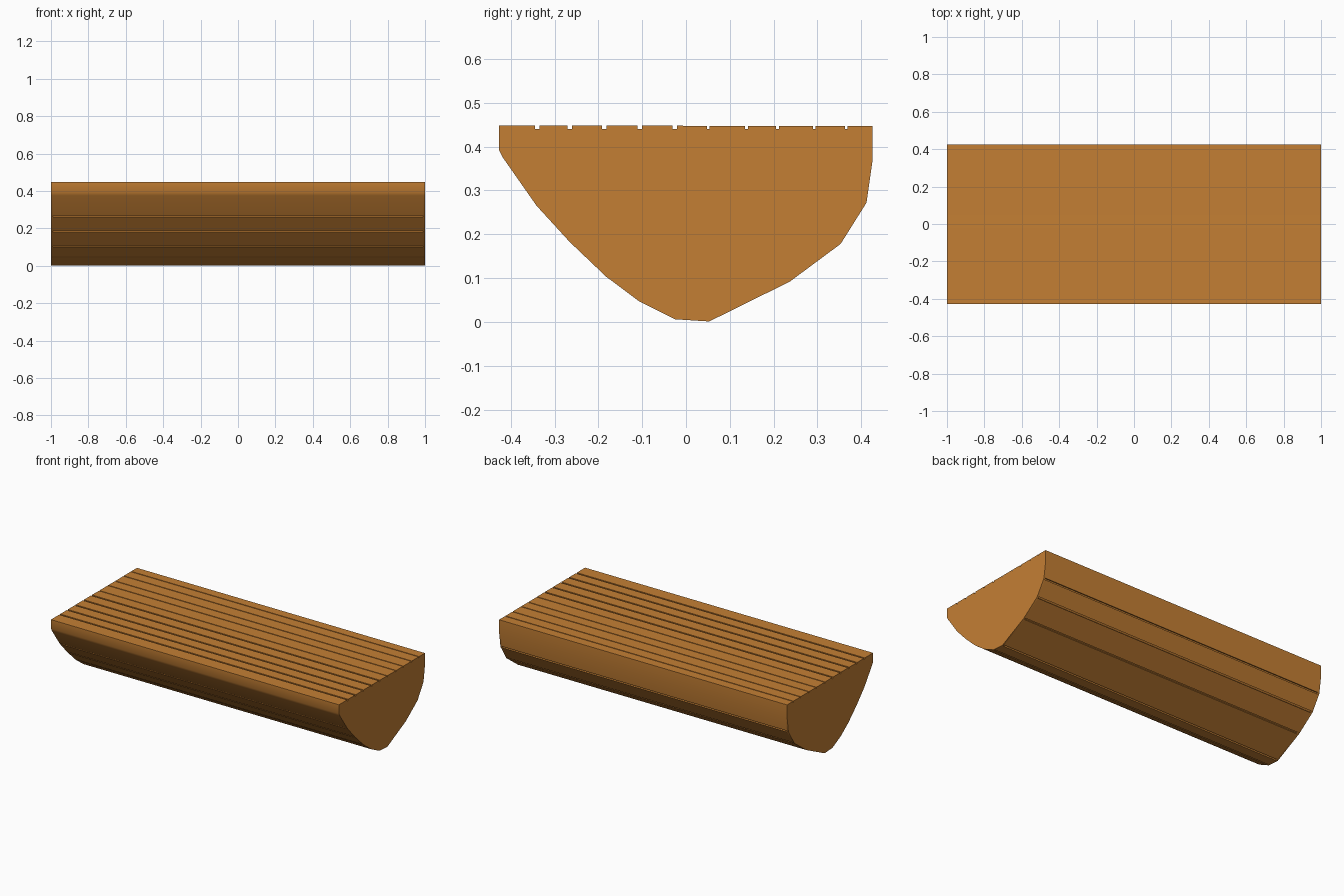
import bpy
import bmesh
from mathutils import Vector

if "Cube" in bpy.data.objects:
    bpy.data.objects.remove(bpy.data.objects["Cube"])

wood = bpy.data.materials.new("warm_wood")
wood.diffuse_color = (0.552, 0.212, 0.034, 1)
wood.use_nodes = True
wood.node_tree.nodes["Principled BSDF"].inputs["Base Color"].default_value = wood.diffuse_color

# Underside curve (y, z), from the front top edge round to the back top edge
HULL = [(-0.427, 0.448), (-0.427, 0.392), (-0.418, 0.375), (-0.341, 0.265),
        (-0.265, 0.182), (-0.182, 0.103), (-0.107, 0.047), (-0.025, 0.006),
        (0.053, 0.001), (0.237, 0.092), (0.353, 0.178), (0.412, 0.272),
        (0.426, 0.370), (0.426, 0.447)]
# Slat gaps on the top: y position
GAPS = [0.366, 0.293, 0.209, 0.138, 0.051, -0.026, -0.106, -0.187, -0.265, -0.340]


def top_points():
    """Back-to-front top line with a shallow groove at every slat gap."""
    pts = []
    for y in GAPS:
        w = 0.003 if y > 0 else 0.005
        z = 0.447 if y > 0 else 0.448
        pts += [(y + w, z), (y + w, 0.440), (y - w, 0.440), (y - w, z)]
    return pts


def hull_points(grooved):
    """Underside line; slat joints from index 3 to 11 are cut when grooved."""
    pts = []
    for i, p in enumerate(HULL):
        if not grooved or not 3 <= i <= 11:
            pts.append(p)
            continue
        p = Vector(p)
        before = (Vector(HULL[i - 1]) - p).normalized()
        after = (Vector(HULL[i + 1]) - p).normalized()
        inward = (before + after).normalized() if p.x > 0.2 else Vector((0, 1))
        a, b = p + before * 0.005, p + after * 0.005
        pts += [a, a + inward * 0.012, b + inward * 0.012, b]
    return [(p[0], p[1]) for p in pts]


def extrude_profile(name, pts, x0, x1):
    bm = bmesh.new()
    face = bm.faces.new([bm.verts.new((x0, y, z)) for y, z in pts])
    out = bmesh.ops.extrude_face_region(bm, geom=[face])
    moved = [v for v in out["geom"] if isinstance(v, bmesh.types.BMVert)]
    bmesh.ops.translate(bm, vec=(x1 - x0, 0, 0), verts=moved)
    bmesh.ops.recalc_face_normals(bm, faces=bm.faces)
    mesh = bpy.data.meshes.new(name)
    bm.to_mesh(mesh)
    bm.free()
    mesh.materials.append(wood)
    obj = bpy.data.objects.new(name, mesh)
    bpy.context.collection.objects.link(obj)
    bpy.ops.object.select_all(action='DESELECT')
    obj.select_set(True)
    bpy.context.view_layer.objects.active = obj
    bpy.ops.object.shade_smooth_by_angle(angle=0.55)
    return obj


# Slatted body, then the thin closing plates at both ends
extrude_profile("slatted_body", hull_points(True) + top_points(), -0.99, 0.99)
for name, x0, x1 in (("left_end_plate", -1, -0.99), ("right_end_plate", 0.99, 1)):
    extrude_profile(name, hull_points(False) + top_points(), x0, x1)
